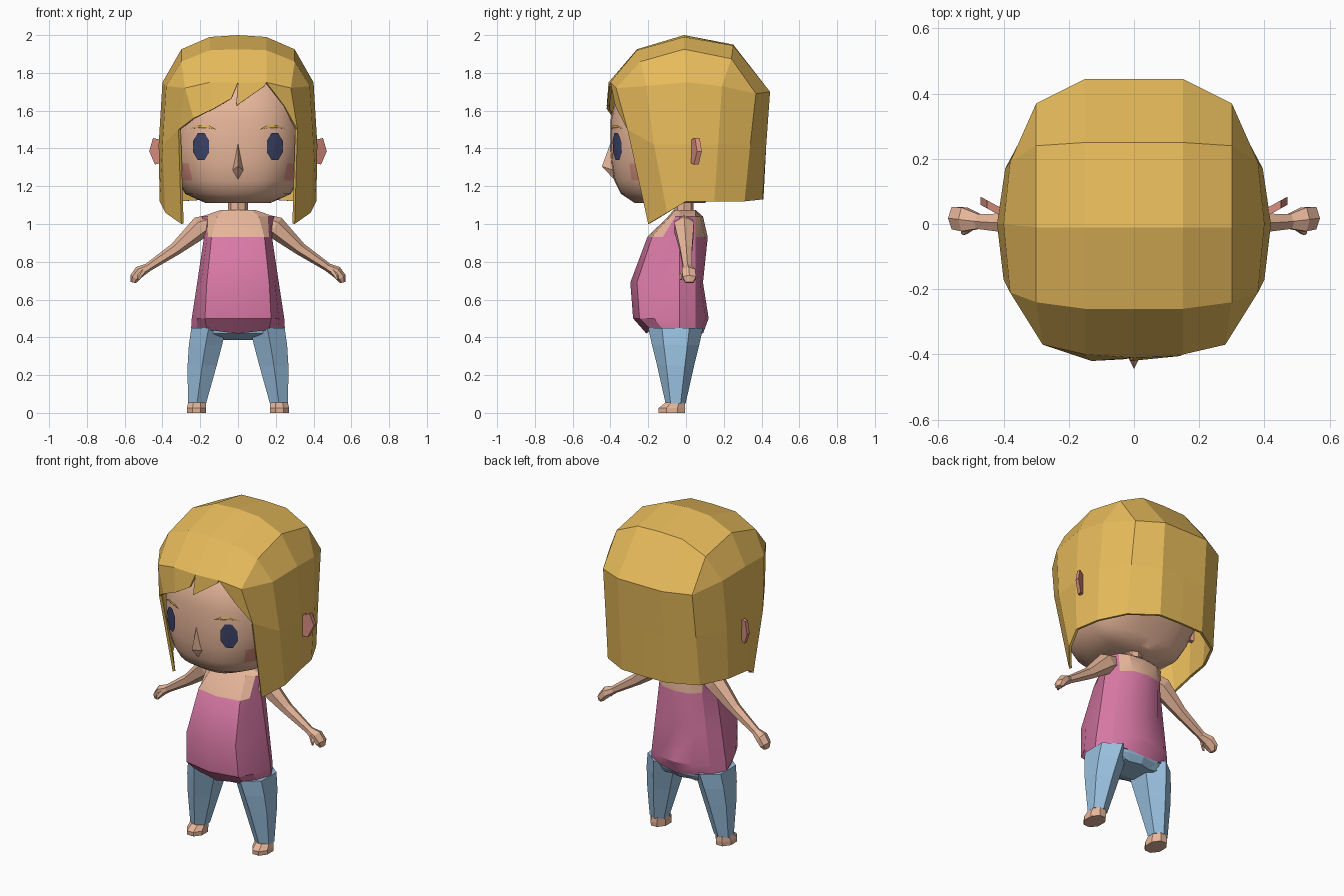
import bpy, bmesh, math
from mathutils import Vector
from mathutils.bvhtree import BVHTree

if "Cube" in bpy.data.objects:
    bpy.data.objects.remove(bpy.data.objects["Cube"])


def material(name, rgb):
    lin = [((c / 255 + 0.055) / 1.055) ** 2.4 for c in rgb] + [1]
    m = bpy.data.materials.new(name)
    m.use_nodes = True
    m.diffuse_color = lin
    m.node_tree.nodes["Principled BSDF"].inputs["Base Color"].default_value = lin
    return m


HAIR = material("blond hair", (231, 187, 91))
SKIN = material("skin", (231, 182, 154))
BLUSH = material("blush", (216, 142, 126))
EYE = material("dark blue eye", (60, 68, 104))
SHIRT = material("pink shirt", (217, 121, 166))
JEANS = material("light blue denim", (153, 192, 223))


def build(name, faces, mats, smooth=None):
    """Make an object from faces given as lists of points, welding shared points."""
    bm = bmesh.new()
    for face in faces:
        bm.faces.new([bm.verts.new(p) for p in face])
    bmesh.ops.remove_doubles(bm, verts=bm.verts, dist=0.0005)
    bmesh.ops.recalc_face_normals(bm, faces=bm.faces)
    mesh = bpy.data.meshes.new(name)
    bm.to_mesh(mesh)
    bm.free()
    for m in mats:
        mesh.materials.append(m)
    ob = bpy.data.objects.new(name, mesh)
    bpy.context.collection.objects.link(ob)
    if smooth:
        bpy.ops.object.select_all(action="DESELECT")
        ob.select_set(True)
        bpy.context.view_layer.objects.active = ob
        bpy.ops.object.shade_smooth_by_angle(angle=math.radians(smooth))
    return ob


def loft(rings):
    n = len(rings[0])
    faces = [[a[i], a[(i + 1) % n], b[(i + 1) % n], b[i]]
             for a, b in zip(rings, rings[1:]) for i in range(n)]
    return faces + [rings[0], rings[-1]]


def flip(faces, s):
    return [[(p[0] * s, p[1], p[2]) for p in f] for f in faces]


def oval(cx, cy, z, rx, ry, n, turn=0):
    return [(cx + rx * math.cos(math.tau * i / n + turn),
             cy + ry * math.sin(math.tau * i / n + turn), z) for i in range(n)]


SIDES = (("left", 1), ("right", -1))


# Head: stacked rounded-square rings, shallower towards the nape
def head_ring(z, rx, front, back, n=32):
    pts = []
    for i in range(n):
        c, s = math.cos(math.tau * i / n), math.sin(math.tau * i / n)
        depth = front if s < 0 else back
        pts.append((rx * math.copysign(abs(c) ** 0.8, c),
                    depth * math.copysign(abs(s) ** 0.8, s), z))
    return pts


head = build("head", loft([head_ring(*r) for r in (
    (1.11, .17, .27, .10), (1.16, .28, .345, .14), (1.23, .318, .38, .20),
    (1.32, .345, .395, .27), (1.40, .36, .40, .31), (1.55, .36, .40, .33),
    (1.70, .33, .365, .31), (1.82, .22, .23, .2))]), [SKIN, BLUSH], 50)
tree = BVHTree.FromPolygons([v.co for v in head.data.vertices],
                            [list(p.vertices) for p in head.data.polygons])
# Rosy cheeks
for p in head.data.polygons:
    c = p.center
    p.material_index = int(1.23 < c.z < 1.32 and .235 < abs(c.x) < .32 and c.y < -.15)


# Face details: thin patches laid on the face
def patch(name, outline, mat, s):
    def on_face(x, z):
        hit = tree.ray_cast(Vector((x, -1, z)), Vector((0, 1, 0)))[0]
        return (x, hit.y - 0.009, z)
    n = len(outline)
    mid = on_face(sum(p[0] for p in outline) / n, sum(p[1] for p in outline) / n)
    rim = [on_face(*p) for p in outline]
    ob = build(name, flip([[mid, rim[i], rim[(i + 1) % n]] for i in range(n)], s), [mat])
    if sum(p.normal.y for p in ob.data.polygons) > 0:
        ob.data.flip_normals()


for side, s in SIDES:
    eye = [(x, z) for x, z, _ in oval(.195, 1.41, 0, .046, .078, 8, math.pi / 8)]
    patch(side + "_eye", eye, EYE, s)
    patch(side + "_eyebrow", [(.115, 1.50), (.15, 1.521), (.205, 1.525),
                              (.25, 1.505), (.205, 1.51), (.15, 1.507)], HAIR, s)
    # Ear: slanted plate pushing out through the hair
    shape = [(.38, 1.44), (.45, 1.455), (.47, 1.385), (.44, 1.315), (.38, 1.33)]
    ear = [[(x, .02 + t + (x - .40) * .55, z) for x, z in shape] for t in (0, .025)]
    build(side + "_ear", flip(loft(ear), s), [BLUSH])

# Nose: small wedge
tip, top, low = (0, -.445, 1.305), (0, -.385, 1.47), (0, -.375, 1.23)
l, r = (.037, -.37, 1.28), (-.037, -.37, 1.28)
build("nose", [[top, l, tip], [top, tip, r], [l, low, tip], [r, tip, low],
               [top, r, low, l]], [SKIN])

# Hair: crown strips, side panels and a hanging skirt, mirrored
crown = [
    [(0, -.41, 1.75), (0, -.26, 1.925), (0, -.01, 2.0), (0, .25, 1.95), (0, .445, 1.70)],
    [(.15, -.40, 1.75), (.15, -.26, 1.92), (.15, -.01, 1.99), (.15, .25, 1.945), (.15, .445, 1.70)],
    [(.28, -.37, 1.72), (.30, -.24, 1.86), (.30, -.01, 1.925), (.30, .24, 1.875), (.30, .37, 1.69)]]
rim = [(.38, -.21, 1.73), (.40, 0, 1.75), (.38, .19, 1.73)]
middle = [(.315, -.31, 1.50), (.40, -.17, 1.42), (.42, 0, 1.42), (.395, .17, 1.42),
          (.305, .34, 1.42), (.15, .425, 1.42), (0, .425, 1.42)]
hem = [(.30, -.20, 1.0), (.385, -.10, 1.06), (.415, 0, 1.12), (.39, .15, 1.12),
       (.31, .31, 1.12), (.15, .405, 1.13), (0, .41, 1.13)]
mid_col, in_col, out_col = crown
half = [[a[j], b[j], b[j + 1], a[j + 1]] for a, b in zip(crown, crown[1:]) for j in range(4)]
half += [[out_col[0], rim[0], out_col[1]], [out_col[3], rim[2], out_col[4]]]
half += [[out_col[j + 1], rim[j], rim[j + 1], out_col[j + 2]] for j in range(2)]
rows = [[out_col[0]] + rim + [out_col[4], in_col[4], mid_col[4]], middle, hem]
half += [[a[j], a[j + 1], b[j + 1], b[j]] for a, b in zip(rows, rows[1:]) for j in range(6)]
# Fringe: swept to the sides from an off-centre parting, with a small tuft
sweep = (.13, -.42, 1.61)
fringe_right = flip([[mid_col[0], in_col[0], sweep, (.035, -.415, 1.665)],
                     [in_col[0], out_col[0], (.235, -.385, 1.56), sweep],
                     [out_col[0], middle[0], (.235, -.385, 1.56)]], -1)
fringe_left = [[in_col[0], out_col[0], middle[0], (.245, -.375, 1.625)]]
tuft = [[mid_col[0], in_col[0], (.14, -.405, 1.73), (-.01, -.42, 1.625)]]
hair = build("hair", half + flip(half, -1) + fringe_right + fringe_left + tuft, [HAIR])
shell = hair.modifiers.new("thickness", "SOLIDIFY")
shell.thickness, shell.offset = 0.015, -1


# Torso: twelve-sided rings with a round belly
def body_ring(z, a, hw, yf, yb, droop=0):
    right = [(0, yf), (a, yf * .88), (a + (hw - a) * .6, yf * .6), (hw, -.035),
             (hw * .8, .05), (hw * .5, yb - .015), (0, yb)]
    loop = right + [(-x, y) for x, y in right[-2:0:-1]]
    return [(x, y, z + droop * abs(x) / hw) for x, y in loop]


torso = build("torso", loft([body_ring(*r) for r in (
    (.42, .165, .248, -.21, .09, .03), (.50, .175, .245, -.28, .12),
    (.69, .165, .216, -.295, .09), (.93, .14, .18, -.205, .115),
    (1.04, .11, .19, -.095, .09), (1.075, .07, .09, -.065, .05))]), [SHIRT, SKIN], 25)
# Bare skin above the neckline, except the shoulder straps
for p in torso.data.polygons:
    strap = p.center.z < 1.04 and abs(p.center.x) > .155
    p.material_index = int(p.center.z > .93 and not strap)

build("neck", loft([oval(0, -.01, z, .052, .05, 8) for z in (1.04, 1.15)]), [SKIN])
build("hips", loft([body_ring(*r) for r in (
    (.385, .10, .13, -.10, .06), (.42, .16, .20, -.19, .085),
    (.455, .165, .24, -.20, .09))]), [JEANS])


# Limbs: tubes whose rings stand across a path in the x-z plane
def tube(stations, n=6):
    rings = []
    for i, (x, y, z, across, deep) in enumerate(stations):
        a, b = stations[max(i - 1, 0)], stations[min(i + 1, len(stations) - 1)]
        d = Vector((b[0] - a[0], 0, b[2] - a[2])).normalized()
        up = Vector((-d.z, 0, d.x))
        rings.append([tuple(Vector((x, y, z)) + up * across * math.cos(math.tau * k / n)
                            + Vector((0, deep * math.sin(math.tau * k / n), 0)))
                      for k in range(n)])
    return loft(rings)


for side, s in SIDES:
    arm = tube([(.15, -.01, 1.0, .05, .05), (.195, -.01, .985, .06, .06),
                (.33, .0, .868, .034, .038), (.48, .008, .768, .022, .026)])
    build(side + "_arm", flip(arm, s), [SKIN])
    hand = tube([(.475, .008, .77, .022, .026), (.52, .014, .748, .031, .042),
                 (.548, .018, .715, .026, .04), (.555, .018, .69, .014, .024)])
    build(side + "_hand", flip(hand, s), [SKIN])
    thumb = tube([(.50, -.008, .755, .016, .014), (.52, -.025, .725, .012, .01),
                  (.525, -.027, .705, .006, .006)], 5)
    build(side + "_thumb", flip(thumb, s), [SKIN])
    # Trouser leg with a front crease
    leg = loft([oval(cx, -.055, z, rx / math.cos(math.pi / 6), ry, 6, math.pi / 2)
                for z, cx, rx, ry in ((.45, .155, .092, .145), (.36, .172, .088, .125),
                                      (.25, .190, .077, .098), (.05, .217, .048, .053))])
    build(side + "_leg", flip(leg, s), [JEANS])
    foot = loft([oval(.22, -.075, 0, .055, .075, 8, math.pi / 8),
                 oval(.22, -.075, .025, .055, .077, 8, math.pi / 8),
                 oval(.217, -.058, .055, .05, .055, 8, math.pi / 8)])
    build(side + "_foot", flip(foot, s), [SKIN])
